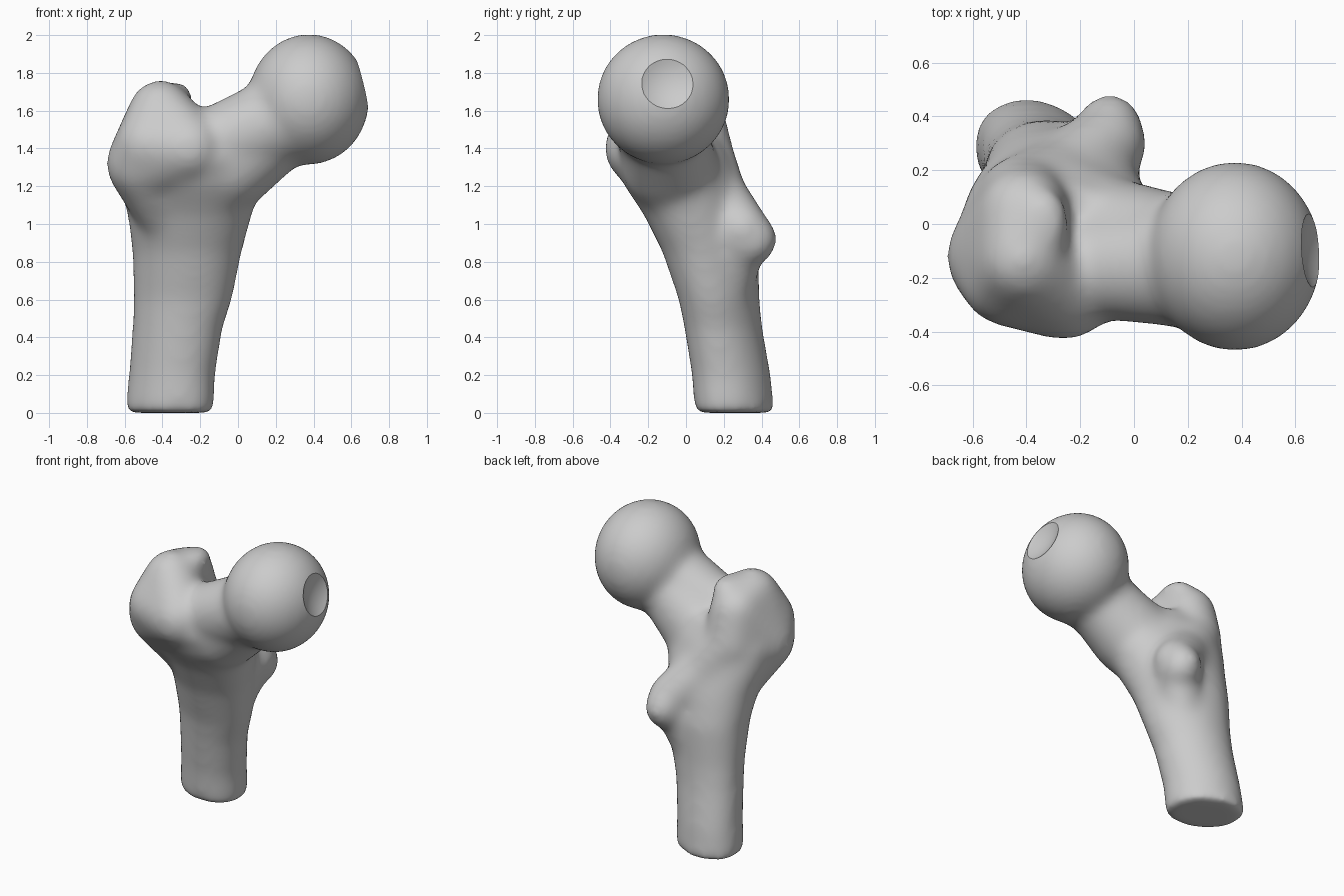
import bpy, bmesh, math
from mathutils import Matrix, Vector

if "Cube" in bpy.data.objects:
    bpy.data.objects.remove(bpy.data.objects["Cube"])

bone_grey = bpy.data.materials.new("bone_grey")
bone_grey.use_nodes = True
bone_grey.diffuse_color = (0.6, 0.6, 0.6, 1)
bone_grey.node_tree.nodes["Principled BSDF"].inputs["Base Color"].default_value = (0.6, 0.6, 0.6, 1)

bm = bmesh.new()


def ellipsoid(centre, radii):
    """Rounded lump."""
    mat = Matrix.Translation(centre) @ Matrix.Diagonal((*radii, 1))
    bmesh.ops.create_icosphere(bm, subdivisions=4, radius=1, matrix=mat)


def mass(*balls):
    """Rounded body stretched around several (centre, radius) balls."""
    part = bmesh.new()
    for c, r in balls:
        bmesh.ops.create_icosphere(part, subdivisions=3, radius=r,
                                   matrix=Matrix.Translation(c))
    hull = bmesh.ops.convex_hull(part, input=part.verts)
    inner = [v for v in hull["geom_interior"] if isinstance(v, bmesh.types.BMVert)]
    bmesh.ops.delete(part, geom=inner, context="VERTS")
    temp = bpy.data.meshes.new("temp")
    part.to_mesh(temp)
    part.free()
    bm.from_mesh(temp)
    bpy.data.meshes.remove(temp)


def tube(*stations):
    """Tapered round limb through (centre, radius) stations."""
    for a, b in zip(stations, stations[1:]):
        mass(a, b)


def loft(sections, sides=48, skew=.18):
    """Upright body through skewed ellipses given as (z, x min, x max, y min, y max)."""
    rings = []
    for z, x0, x1, y0, y1 in sections:
        ring = []
        for i in range(sides):
            t = math.tau * i / sides
            ring.append(bm.verts.new(((x0 + x1) / 2 + (x1 - x0) / 2 * math.cos(t),
                                      (y0 + y1) / 2 + (y1 - y0) / 2 * math.sin(t - skew), z)))
        rings.append(ring)
    for low, high in zip(rings, rings[1:]):
        for i in range(sides):
            j = (i + 1) % sides
            bm.faces.new((low[i], low[j], high[j], high[i]))
    bm.faces.new(rings[0][::-1])
    bm.faces.new(rings[-1])


# Shaft, flaring upward and leaning to the front
loft([(0, -.6, -.125, .045, .47),
      (.2, -.58, -.12, .03, .45),
      (.45, -.56, -.08, -.01, .405),
      (.6, -.555, -.03, -.04, .39),
      (.85, -.56, .02, -.125, .385),
      (1.05, -.585, .075, -.225, .34),
      (1.2, -.63, .125, -.325, .29),
      (1.35, -.65, .1, -.39, .24),
      (1.48, -.58, 0, -.34, .16)])

# Ball head, neck and the thick front of the neck
head_centre = Vector((.375, -.12, 1.66))
ellipsoid(head_centre, (.322, .354, .348))
tube(((.35, -.12, 1.62), .25), ((.17, -.115, 1.48), .225),
     ((-.05, -.09, 1.32), .255), ((-.26, .0, 1.12), .22))
tube(((.29, -.15, 1.57), .25), ((-.22, -.16, 1.39), .185))

# Greater trochanter: side, rear and top as one mass, front shoulder as another
side = ((-.49, -.12, 1.32), .21)
side_front = ((-.465, -.2, 1.42), .185)
top_front = ((-.41, -.13, 1.595), .17)
top_rear = ((-.41, .04, 1.55), .17)
rear = ((-.41, .08, 1.35), .18)
mass(side, side_front, top_front, top_rear, rear)
mass(side, side_front, top_front, ((-.26, -.245, 1.4), .19))
tube(side, ((-.36, .03, 1.0), .15))
tube(((-.26, -.245, 1.4), .18), ((-.28, .05, .98), .17))
ellipsoid((-.34, .0, 1.68), (.1, .14, .075))

# Rear crest running down to the lesser trochanter and fading into the shaft
tube(top_rear, rear, ((-.27, .15, 1.15), .175),
     ((-.1, .295, .97), .15), ((-.2, .235, .68), .13))
ellipsoid((-.09, .335, .92), (.13, .15, .145))

mesh = bpy.data.meshes.new("thigh_bone")
bmesh.ops.recalc_face_normals(bm, faces=bm.faces)
bm.to_mesh(mesh)
bm.free()
bone = bpy.data.objects.new("thigh_bone", mesh)
bpy.context.collection.objects.link(bone)

# Fuse and soften all parts
fuse = bone.modifiers.new("fuse", "REMESH")
fuse.mode = "VOXEL"
fuse.voxel_size = .02
soften = bone.modifiers.new("soften", "SMOOTH")
soften.factor = .5
soften.iterations = 40

# Shallow pit in the head
pit_direction = Vector((1, .07, .27)).normalized()
bpy.ops.mesh.primitive_uv_sphere_add(segments=48, ring_count=24, radius=.3,
                                     location=head_centre + pit_direction * .56)
cutter = bpy.context.object
cutter.name = "pit_cutter"
cutter.hide_render = True
pit = bone.modifiers.new("pit", "BOOLEAN")
pit.operation = "DIFFERENCE"
pit.object = cutter

# Bake the shape, then shade it
bpy.ops.object.select_all(action="DESELECT")
bone.select_set(True)
bpy.context.view_layer.objects.active = bone
bpy.ops.object.convert(target="MESH")
bpy.data.objects.remove(cutter)
bone.data.materials.clear()
bone.data.materials.append(bone_grey)
for face in bone.data.polygons:
    face.material_index = 0
bpy.ops.object.shade_smooth_by_angle(angle=math.radians(30))
